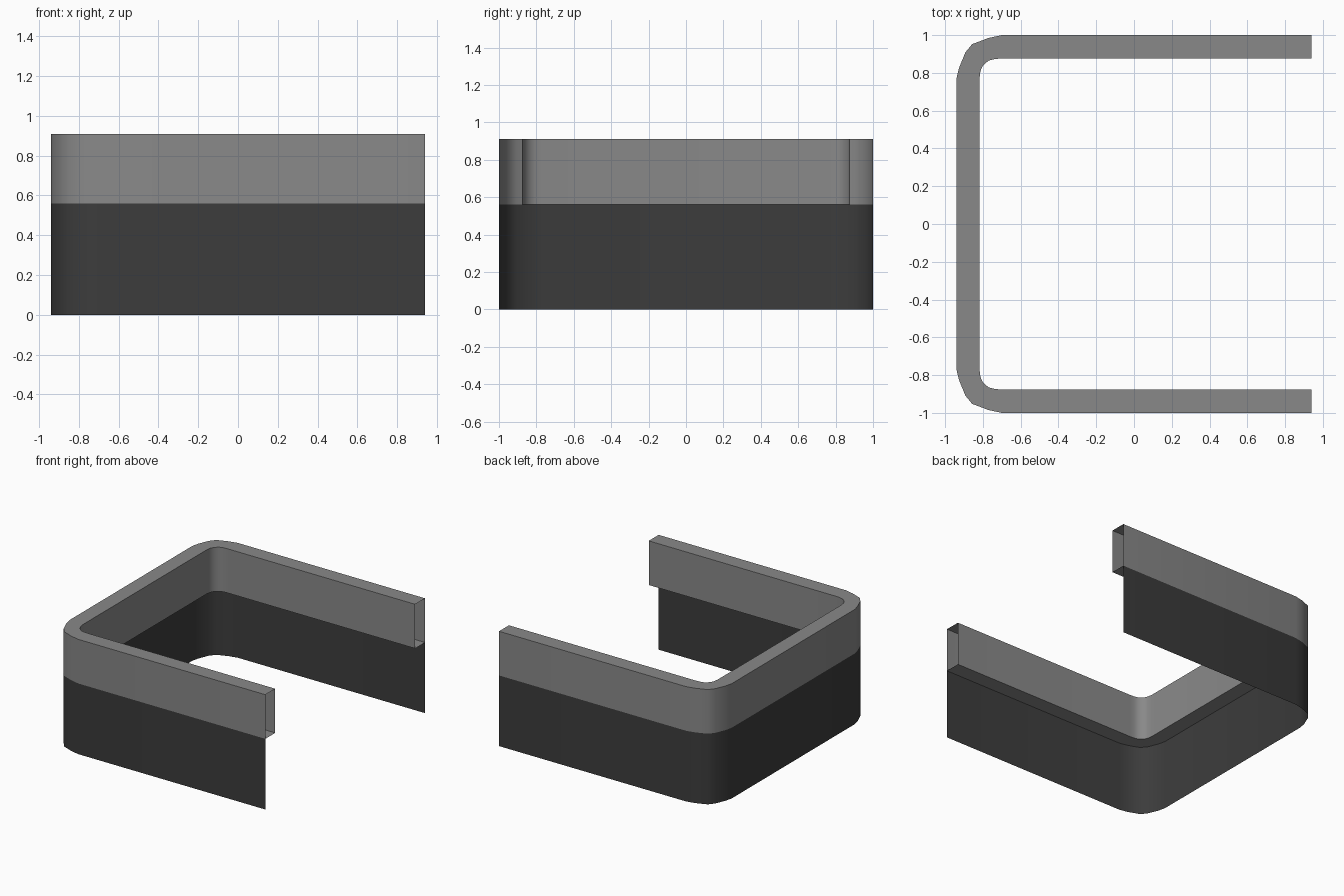
import bpy, bmesh, math

if "Cube" in bpy.data.objects:
    bpy.data.objects.remove(bpy.data.objects["Cube"])

HEIGHT, SPLIT = 0.91, 0.56

# Half of the U plan (y > 0), from the open end round to the back wall
outer = [(0.94, 1.0), (-0.70, 1.0), (-0.77, 0.985), (-0.857, 0.952),
         (-0.893, 0.908), (-0.927, 0.825), (-0.94, 0.77)]
inner = [(0.94, 0.876), (-0.70, 0.876), (-0.735, 0.874), (-0.77, 0.865),
         (-0.80, 0.838), (-0.813, 0.81), (-0.818, 0.77)]


def mirrored(half):
    return half + [(x, -y) for x, y in reversed(half)]


def material(name, value):
    m = bpy.data.materials.new(name)
    m.diffuse_color = (value, value, value, 1)
    m.use_nodes = True
    m.node_tree.nodes["Principled BSDF"].inputs["Base Color"].default_value = m.diffuse_color
    return m


def sweep(name, rails, closed, mat):
    """Skin a list of (plan path, z) rails into a sheet or an open-ended tube."""
    bm = bmesh.new()
    rows = [[bm.verts.new((x, y, z)) for x, y in path] for path, z in rails]
    pairs = list(zip(rows, rows[1:]))
    if closed:
        pairs.append((rows[-1], rows[0]))
    for a, b in pairs:
        for i in range(len(a) - 1):
            bm.faces.new((a[i], a[i + 1], b[i + 1], b[i]))
    me = bpy.data.meshes.new(name)
    bm.to_mesh(me)
    bm.free()
    me.materials.append(mat)
    ob = bpy.data.objects.new(name, me)
    bpy.context.collection.objects.link(ob)
    bpy.ops.object.select_all(action='DESELECT')
    ob.select_set(True)
    bpy.context.view_layer.objects.active = ob
    bpy.ops.object.shade_smooth_by_angle(angle=math.radians(40))
    return ob


light = material("light_grey", 0.25)
dark = material("dark_grey", 0.045)
out_path, in_path = mirrored(outer), mirrored(inner)

# Hollow upper band, open at both arm ends
sweep("upper_band", [(out_path, SPLIT), (out_path, HEIGHT),
                     (in_path, HEIGHT), (in_path, SPLIT)], True, light)

# Thin lower wall, flush with the outside of the band
sweep("lower_wall", [(out_path, 0.0), (out_path, SPLIT)], False, dark)
